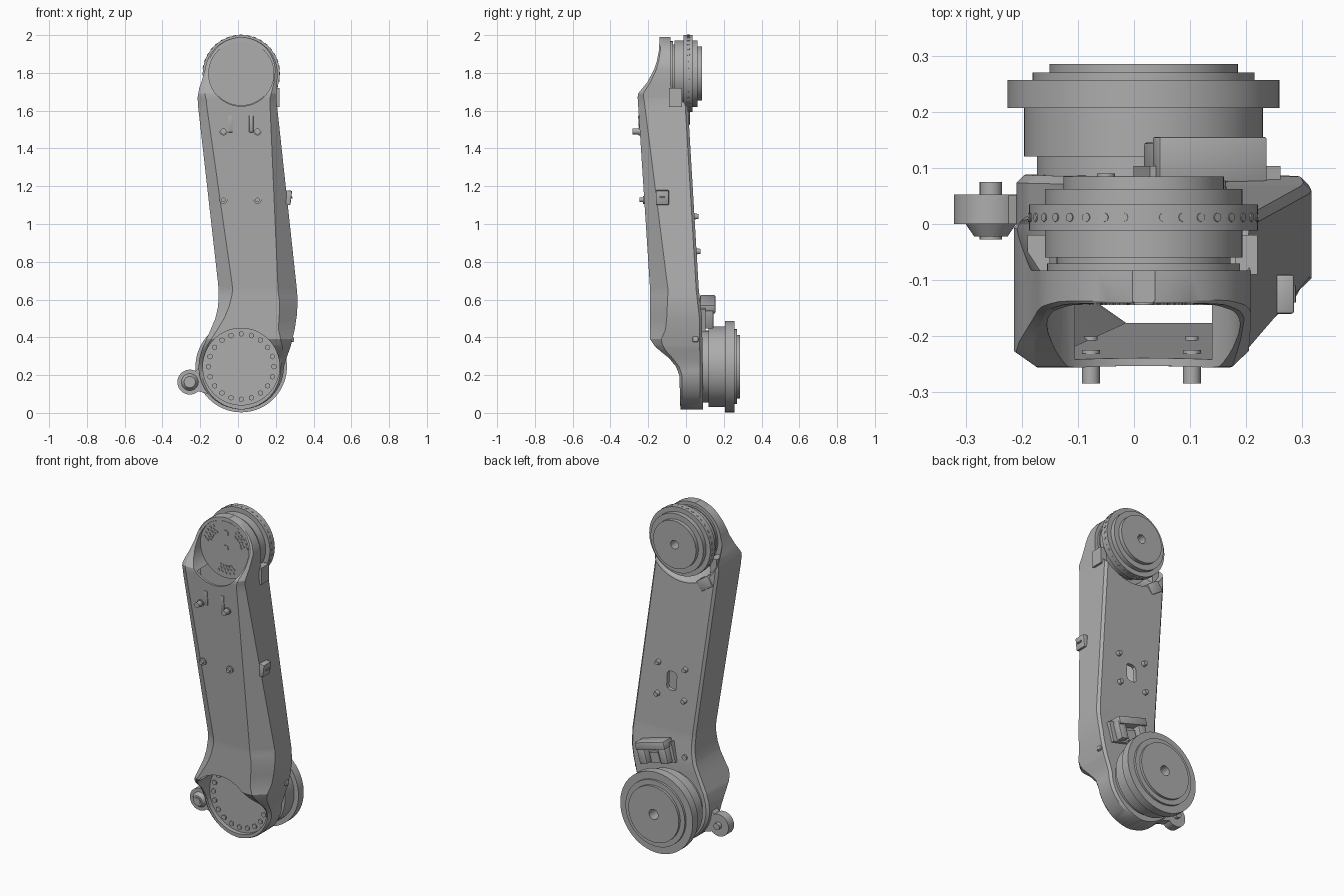
import bpy, bmesh, math
from math import cos, sin, pi, sqrt
from mathutils import Matrix, Vector

if "Cube" in bpy.data.objects:
    bpy.data.objects.remove(bpy.data.objects["Cube"])

grey = bpy.data.materials.new("machine_grey")
grey.use_nodes = True
grey.diffuse_color = (0.42, 0.42, 0.42, 1)
grey.node_tree.nodes["Principled BSDF"].inputs["Base Color"].default_value = grey.diffuse_color

CX, HEAD_Z, FOOT_Z = 0.017, 1.796, 0.245
HEAD_R, FOOT_R = 0.193, 0.226


def finish(name, bm, angle=30):
    bmesh.ops.recalc_face_normals(bm, faces=bm.faces)
    me = bpy.data.meshes.new(name)
    bm.to_mesh(me)
    bm.free()
    me.materials.append(grey)
    ob = bpy.data.objects.new(name, me)
    bpy.context.collection.objects.link(ob)
    bpy.ops.object.select_all(action="DESELECT")
    ob.select_set(True)
    bpy.context.view_layer.objects.active = ob
    bpy.ops.object.shade_smooth_by_angle(angle=math.radians(angle))
    return ob


def lathe(name, x, z, profile, n=72):
    """Turn (radius, y) points about an axis along y."""
    bm = bmesh.new()
    rings = [[bm.verts.new((x + r * cos(2 * pi * i / n), y, z + r * sin(2 * pi * i / n)))
              for i in range(n)] for r, y in profile]
    for a, b in zip(rings, rings[1:]):
        for i in range(n):
            bm.faces.new((a[i], a[(i + 1) % n], b[(i + 1) % n], b[i]))
    bm.faces.new(rings[0])
    bm.faces.new(rings[-1])
    return finish(name, bm)


def disc(name, x, z, r, y0, y1, r2=None, n=24):
    return lathe(name, x, z, [(r, y0), (r if r2 is None else r2, y1)], n)


def box(name, centre, size, rot=(0, 0, 0), bevel=0.0):
    bm = bmesh.new()
    bmesh.ops.create_cube(bm, size=1)
    bmesh.ops.scale(bm, vec=size, verts=bm.verts)
    if bevel:
        bmesh.ops.bevel(bm, geom=bm.edges[:], offset=bevel, segments=2, affect="EDGES", profile=0.5)
    for axis, a in zip("XYZ", rot):
        bmesh.ops.rotate(bm, verts=bm.verts, matrix=Matrix.Rotation(a, 3, axis))
    bmesh.ops.translate(bm, vec=centre, verts=bm.verts)
    return finish(name, bm)


def studs(name, spots, r, y0, y1, n=10):
    """Many small pegs along y in one object."""
    bm = bmesh.new()
    for x, z in spots:
        m = Matrix.Translation((x, (y0 + y1) / 2, z)) @ Matrix.Rotation(pi / 2, 4, "X")
        bmesh.ops.create_cone(bm, cap_ends=True, segments=n, radius1=r, radius2=r,
                              depth=abs(y1 - y0), matrix=m)
    return finish(name, bm)


def cut(ob, cutter):
    cutter.hide_render = True
    mod = ob.modifiers.new("cut", "BOOLEAN")
    mod.operation, mod.object, mod.solver = "DIFFERENCE", cutter, "EXACT"
    bpy.context.view_layer.objects.active = ob
    bpy.ops.object.modifier_apply(modifier=mod.name)
    bpy.data.objects.remove(cutter)


def along(pts, z):
    """Piecewise linear lookup of (z, value) points."""
    if z <= pts[0][0]:
        return pts[0][1]
    for (a, u), (b, v) in zip(pts, pts[1:]):
        if z <= b:
            return u + (v - u) * (z - a) / (b - a)
    return pts[-1][1]


# Outline of the arm shell as functions of height
LEFT_EDGE = [(.34, -.19), (.44, -.145), (.5, -.12), (.56, -.106), (.62, -.102), (.68, -.105),
             (1.62, -.211), (1.67, -.214), (1.72, -.205), (1.8, -.176)]
RIGHT_EDGE = [(.25, .243), (.35, .278), (.44, .3), (.52, .312), (.6, .316), (.66, .311),
              (1.66, .203), (1.8, .21)]
FRONT = [(.02, -.03), (.2, -.035), (.25, -.055), (.29, -.09), (.33, -.14), (.36, -.17), (.39, -.19),
         (.65, -.19), (1.67, -.256), (1.69, -.254), (1.75, -.205), (1.8, -.175), (1.86, -.155),
         (1.92, -.143), (2, -.14)]
BACK = [(.02, .09), (.5, .085), (.65, .068), (1.55, .015), (1.7, .005)]
CHAMFER_L = [(0, .006), (.36, .02), (.65, .075), (1.66, .045), (1.76, .015), (2, .004)]
CHAMFER_R = [(0, .006), (.3, .02), (.45, .09), (.65, .1), (1.66, .035), (1.76, .015), (2, .004)]
CAVITY_BACK = [(.36, -.02), (.55, -.02), (.7, .035), (1.3, .015), (1.5, -.1), (1.7, -.1)]


def section(z, inset):
    if z > 1.8:
        w = sqrt(max(HEAD_R ** 2 - (z - HEAD_Z) ** 2, .0004))
        l, r = CX - w, CX + w
    else:
        l, r = along(LEFT_EDGE, z), along(RIGHT_EDGE, z)
        w = sqrt(max(FOOT_R ** 2 - (z - FOOT_Z) ** 2, .0004))
        if z < .34:
            l = CX - w
        if z < .25:
            r = CX + w
    f = along(FRONT, z) + inset
    b = along(CAVITY_BACK, z) if inset else along(BACK, z)
    l, r = l + inset, r - inset
    cl, cr = (min(along(c, z), (r - l) * .4) for c in (CHAMFER_L, CHAMFER_R))
    k = min(.014, (r - l) * .2)
    return [(l + cl, f), (r - cr, f), (r, f + cr * .95), (r, b - k),
            (r - k, b), (l + k, b), (l, b - k), (l, f + cl * .7)]


def loft(name, heights, inset=0):
    bm = bmesh.new()
    rings = [[bm.verts.new((x, y, z)) for x, y in section(z, inset)] for z in heights]
    for a, b in zip(rings, rings[1:]):
        for i in range(8):
            bm.faces.new((a[i], a[(i + 1) % 8], b[(i + 1) % 8], b[i]))
    bm.faces.new(rings[0])
    bm.faces.new(rings[-1])
    return finish(name, bm)


foot = [FOOT_Z - FOOT_R * cos(i * pi / 28) for i in range(15)]
head = [HEAD_Z + HEAD_R * sin(i * pi / 28) for i in range(1, 15)]
middle = [p[0] for t in (LEFT_EDGE, RIGHT_EDGE, FRONT) for p in t if .25 < p[0] < 1.8]
heights = sorted({round(z, 4) for z in foot + middle + head})
shell = loft("arm_shell", heights)
inner = [.365, .4, .45, .5, .55, .6, .65, .7, 1.3, 1.5, 1.62, 1.675]
cut(shell, loft("cavity_cutter", inner, .014))
cut(shell, disc("head_pocket_cutter", CX, HEAD_Z, .172, -.4, -.135, n=64))
cut(shell, disc("foot_pocket_cutter", CX, FOOT_Z, .203, -.4, -.004, n=64))
cut(shell, lathe("head_back_cutter", CX, HEAD_Z, [(.2, -.083), (.25, .0), (.25, .2)]))
cut(shell, box("slot_cutter", (.06, .06, .95), (.065, .12, .11), bevel=.02))
bpy.ops.object.select_all(action="DESELECT")
shell.select_set(True)
bpy.context.view_layer.objects.active = shell
bpy.ops.object.shade_smooth_by_angle(angle=math.radians(25))

# Joint drives, stepped and with a shaft hole
lathe("head_joint", CX, HEAD_Z, [(.172, -.09), (.172, -.07), (.155, -.07), (.155, -.06), (.176, -.06),
      (.176, -.012), (.204, -.012), (.204, .035), (.176, .035), (.176, .062), (.143, .062),
      (.143, .085), (.026, .085), (.026, .0)])
lathe("foot_joint", CX, FOOT_Z, [(.19, .06), (.19, .12), (.213, .12), (.213, .207), (.242, .207),
      (.242, .257), (.198, .257), (.198, .27), (.168, .27), (.168, .285), (.03, .285), (.03, .18)])

# Small radial pegs around the head flange
bm = bmesh.new()
for i in range(36):
    a = 2 * pi * i / 36
    d = Vector((cos(a), 0, sin(a)))
    m = Matrix.Translation(Vector((CX, .012, HEAD_Z)) + d * .202) @ d.to_track_quat("Z", "Y").to_matrix().to_4x4()
    bmesh.ops.create_cone(bm, cap_ends=True, segments=8, radius1=.008, radius2=.008, depth=.008, matrix=m)
finish("flange_pegs", bm)

# Front covers and their bolts
disc("head_cover", CX, HEAD_Z, .17, -.14, -.085, n=64)
disc("foot_cover", CX, FOOT_Z, .196, -.008, .03, n=64)
ring = [(CX + .173 * cos(2 * pi * i / 20), FOOT_Z + .173 * sin(2 * pi * i / 20)) for i in range(20)]
studs("foot_cover_bolts", ring, .015, -.016, 0, 6)
holes = []
for centre in (35, 145, 270):
    for row, rad in enumerate((.105, .125, .145)):
        for i in range(-2, 3):
            a = math.radians(centre + (i + .5 * (row % 2)) * 10)
            holes.append((CX + rad * cos(a), HEAD_Z + .005 + rad * sin(a)))
studs("head_cover_bolts", holes, .008, -.144, -.13, 8)
studs("head_cover_plugs", [(CX, HEAD_Z + .01), (CX, HEAD_Z + .1)], .018, -.144, -.13, 16)

# Screws on front and back faces
for z, tip in ((1.49, -.284), (1.128, -.247)):
    for x in (-.077, .103):
        y = along(FRONT, z)
        disc("front_screw", x, z, .012 if z < 1.3 else .016, tip, y + .02)
        disc("front_washer", x, z, .021, y - .008, y + .01)
for x in (-.03, .15):
    for z in (.855, 1.04):
        y = along(BACK, z)
        disc("back_screw", x, z, .017, y - .01, y + .022, .013)
for x in (-.04, .07):
    box("front_slot_plate", (x, along(FRONT, 1.53), 1.53), (.022, .008, .09), (.063, 0, 0), .003)
disc("back_plug", -.05, .53, .016, .07, .09)

# Button plate on the left flank
box("flank_button", (.264, -.125, 1.14), (.036, .07, .075), (0, .11, 0), .005)
studs("flank_button_pins", [(.283, 1.14)], .006, -.14, -.11, 8)
box("flank_plug", (.288, .05, .39), (.016, .03, .03), (0, -.2, 0), .006)

# Mounting lug beside the foot
LX, LZ = -.255, .163
lathe("lug", LX, LZ, [(.02, -.028), (.02, -.022), (.03, -.022), (.045, 0), (.066, 0), (.066, .053),
      (.02, .053), (.02, .075)], 40)
box("lug_web", (-.19, .026, .18), (.11, .052, .085), (0, -.27, 0))
for s, z in ((1, .235), (-1, .125)):
    box("lug_fillet", (-.19, .026, z), (.07, .052, .03), (0, -.27 - s * .55, 0))

# Cable bracket above the foot joint
box("bracket_base", (.13, .088, .52), (.24, .03, .12), (0, .25, 0))
box("bracket_top", (.135, .115, .575), (.2, .08, .045), (0, .28, 0), .004)
for x, z in ((.055, .535), (.195, .5)):
    box("bracket_leg", (x, .11, z), (.05, .07, .1), (0, .28, 0), .004)
box("bracket_link", (.12, .1, .5), (.06, .05, .06), (0, .28, 0))

# Cable clip below the head joint and side lugs of the head
box("head_clip", (-.135, -.01, 1.575), (.09, .06, .065), (0, .6, 0), .004)
for x in (-.17, .2):
    box("head_side_tab", (x, -.055, 1.67), (.04, .07, .1))
